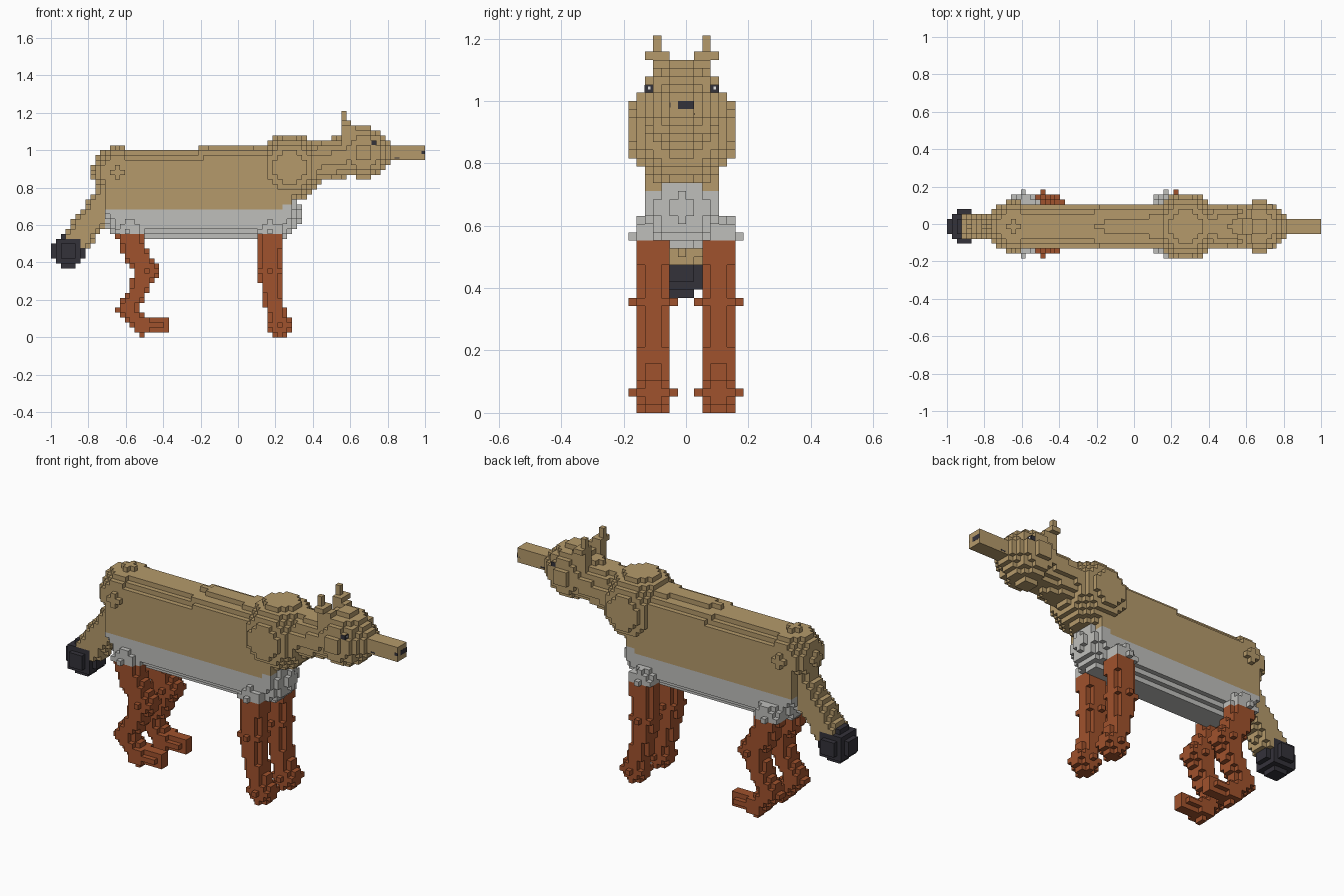
import bpy, bmesh, math
from mathutils import Vector

if "Cube" in bpy.data.objects:
    bpy.data.objects.remove(bpy.data.objects["Cube"], do_unlink=True)

S = 2 / 76            # edge of one block; all shapes below are in block units
MID = -0.5            # body centre line sits half a block off the grid line


def material(name, r, g, b):
    m = bpy.data.materials.new(name)
    m.use_nodes = True
    m.diffuse_color = (r, g, b, 1)
    bsdf = next(n for n in m.node_tree.nodes if n.type == 'BSDF_PRINCIPLED')
    bsdf.inputs["Base Color"].default_value = (r, g, b, 1)
    bsdf.inputs["Roughness"].default_value = 0.9
    return m


TAN, GREY, RUST, DARK, WHITE = range(5)
mats = [material("tan fur", 0.462, 0.323, 0.147),
        material("pale grey fur", 0.52, 0.52, 0.50),
        material("rust leg fur", 0.352, 0.084, 0.026),
        material("charcoal", 0.034, 0.032, 0.042),
        material("eye white", 0.8, 0.8, 0.8)]


# --- Block shapes -------------------------------------------------------
def capsule(a, b, ra, rb=None):
    """Blocks whose centres lie within a tapered capsule."""
    rb = ra if rb is None else rb
    a, b = Vector(a), Vector(b)
    d, R = b - a, max(ra, rb)
    lo = [math.floor(min(a[i], b[i]) - R) for i in range(3)]
    hi = [math.ceil(max(a[i], b[i]) + R) for i in range(3)]
    out = set()
    for i in range(lo[0], hi[0]):
        for j in range(lo[1], hi[1]):
            for k in range(max(lo[2], 0), hi[2]):
                p = Vector((i + .5, j + .5, k + .5))
                t = max(0, min(1, (p - a).dot(d) / d.length_squared)) if d.length else 0
                if (p - a - d * t).length <= ra + (rb - ra) * t:
                    out.add((i, j, k))
    return out


def sphere(c, r):
    return capsule(c, c, r)


def block(x0, x1, y0, y1, z0, z1):
    return {(i, j, k) for i in range(x0, x1) for j in range(y0, y1) for k in range(z0, z1)}


def limb(points, y):
    """Chain of tapered capsules through (x, z, radius) points."""
    out = set()
    for (x0, z0, r0), (x1, z1, r1) in zip(points, points[1:]):
        out |= capsule((x0, y, z0), (x1, y, z1), r0, r1)
    return out


# --- Parts ----------------------------------------------------------------
parts = []   # (name, blocks, colour rule)


def body_colour(i, j, k):
    return GREY if k < 26 + (i > 8) + (i > 10) else TAN


torso = capsule((-24.5, MID, 33), (10.5, MID, 34.3), 4.9)          # spine
torso |= capsule((-22.7, MID, 25), (7.8, MID, 25), 4.95)           # belly
torso |= block(-27, 11, -5, 4, 25, 34)                             # flanks
torso |= sphere((-24.5, MID, 33.5), 5.15)                          # hips
torso |= sphere((10.5, MID, 34.5), 6.9)                            # shoulders
parts.append(("torso", torso, body_colour))

head = sphere((25.5, MID, 37.5), 5.35)
head |= capsule((10.5, MID, 34.5), (25.5, MID, 37.5), 4.2)         # neck
head |= capsule((25.5, MID, 37.5), (31, MID, 37.5), 4.6, 2.0)      # muzzle root
head |= block(29, 38, -2, 1, 36, 39)                               # snout
parts.append(("head_and_neck", head, lambda i, j, k: TAN))

# Ears: base, middle step and narrow tip, mirrored across the centre line
ear = block(21, 24, -4, -2, 39, 43) | block(21, 23, -5, -2, 43, 44)
ear |= block(21, 22, -4, -3, 43, 46)
parts.append(("right_ear", ear, lambda i, j, k: TAN))
parts.append(("left_ear", {(i, -2 - j, k) for i, j, k in ear}, lambda i, j, k: TAN))

# Tail with dark tip
tip = sphere((-34.5, MID, 17.5), 3.6)
parts.append(("tail_tip", tip, lambda i, j, k: DARK))
tail = capsule((-25, MID, 30), (-33.6, MID, 18.6), 2.9)
parts.append(("tail", tail, lambda i, j, k: TAN))


def leg_colour(i, j, k):
    return GREY if k >= 21 else RUST


front = [(6.8, 21.5, 2.5), (6.4, 14, 2.3), (7, 8, 2.05), (8.4, 2.5, 1.9)]
rear = [(-22, 22, 2.5), (-21.3, 18, 2.5), (-18.7, 13.5, 2.2), (-20.5, 9, 1.9),
        (-22.8, 5.6, 1.9), (-20, 2.6, 1.7), (-15.6, 2.6, 1.7)]
for side, y in (("right", -4), ("left", 4)):
    f = limb(front, y) | sphere((8.5, y, 2.5), 2.56) | sphere((6.5, y, 13.5), 2.56)
    f |= sphere((6.5, y, 21.5), 2.56)
    parts.append((side + "_front_leg", f, leg_colour))
    r = limb(rear, y) | sphere((-19.5, y, 2.5), 2.12) | sphere((-18.5, y, 13.5), 2.56)
    r |= sphere((-22.5, y, 21.5), 2.56)
    parts.append((side + "_rear_leg", r, leg_colour))

# --- Turn blocks into meshes, keeping only exposed faces ---------------------
SIDES = [((1, 0, 0), ((1, 0, 0), (1, 1, 0), (1, 1, 1), (1, 0, 1))),
         ((-1, 0, 0), ((0, 0, 0), (0, 0, 1), (0, 1, 1), (0, 1, 0))),
         ((0, 1, 0), ((0, 1, 0), (0, 1, 1), (1, 1, 1), (1, 1, 0))),
         ((0, -1, 0), ((0, 0, 0), (1, 0, 0), (1, 0, 1), (0, 0, 1))),
         ((0, 0, 1), ((0, 0, 1), (1, 0, 1), (1, 1, 1), (0, 1, 1))),
         ((0, 0, -1), ((0, 0, 0), (0, 1, 0), (1, 1, 0), (1, 0, 0)))]


def add_object(name, bm, slots):
    me = bpy.data.meshes.new(name)
    for m in slots:
        me.materials.append(m)
    bm.to_mesh(me)
    bm.free()
    ob = bpy.data.objects.new(name, me)
    bpy.context.scene.collection.objects.link(ob)
    return ob


filled = set().union(*(p[1] for p in parts))
taken = set()
for name, cells, rule in parts:
    own = sorted(cells - taken)
    taken |= cells
    used = sorted({rule(*c) for c in own})
    bm, verts = bmesh.new(), {}
    for i, j, k in own:
        for (dx, dy, dz), corners in SIDES:
            if (i + dx, j + dy, k + dz) in filled:
                continue
            quad = []
            for a, b, c in corners:
                key = (i + a, j + b, k + c)
                if key not in verts:
                    verts[key] = bm.verts.new(Vector(key) * S)
                quad.append(verts[key])
            bm.faces.new(quad).material_index = used.index(rule(i, j, k))
    add_object(name, bm, [mats[u] for u in used])


# --- Small face details -------------------------------------------------------
def box(name, lo, hi, mat):
    bm = bmesh.new()
    bmesh.ops.create_cube(bm, size=1)
    for v in bm.verts:
        v.co = Vector([((l + h) / 2 + c * (h - l)) * S for l, h, c in zip(lo, hi, v.co)])
    add_object(name, bm, [mats[mat]])


box("nose", (37, -1, 37), (38.02, 1, 38), DARK)
box("nose_side", (37.3, -2.03, 37.2), (38.01, -1.9, 37.8), DARK)
box("mouth_line", (31.8, -2.03, 36.3), (32.8, 1.03, 36.55), DARK)
for side, y in (("right", -4.5), ("left", 3.5)):
    box(side + "_eye", (27.1, y - .55, 39.05), (28.1, y + .55, 39.95), DARK)
    box(side + "_eye_glint", (28.05, y - .15, 39.4), (28.13, y + .15, 39.75), WHITE)
